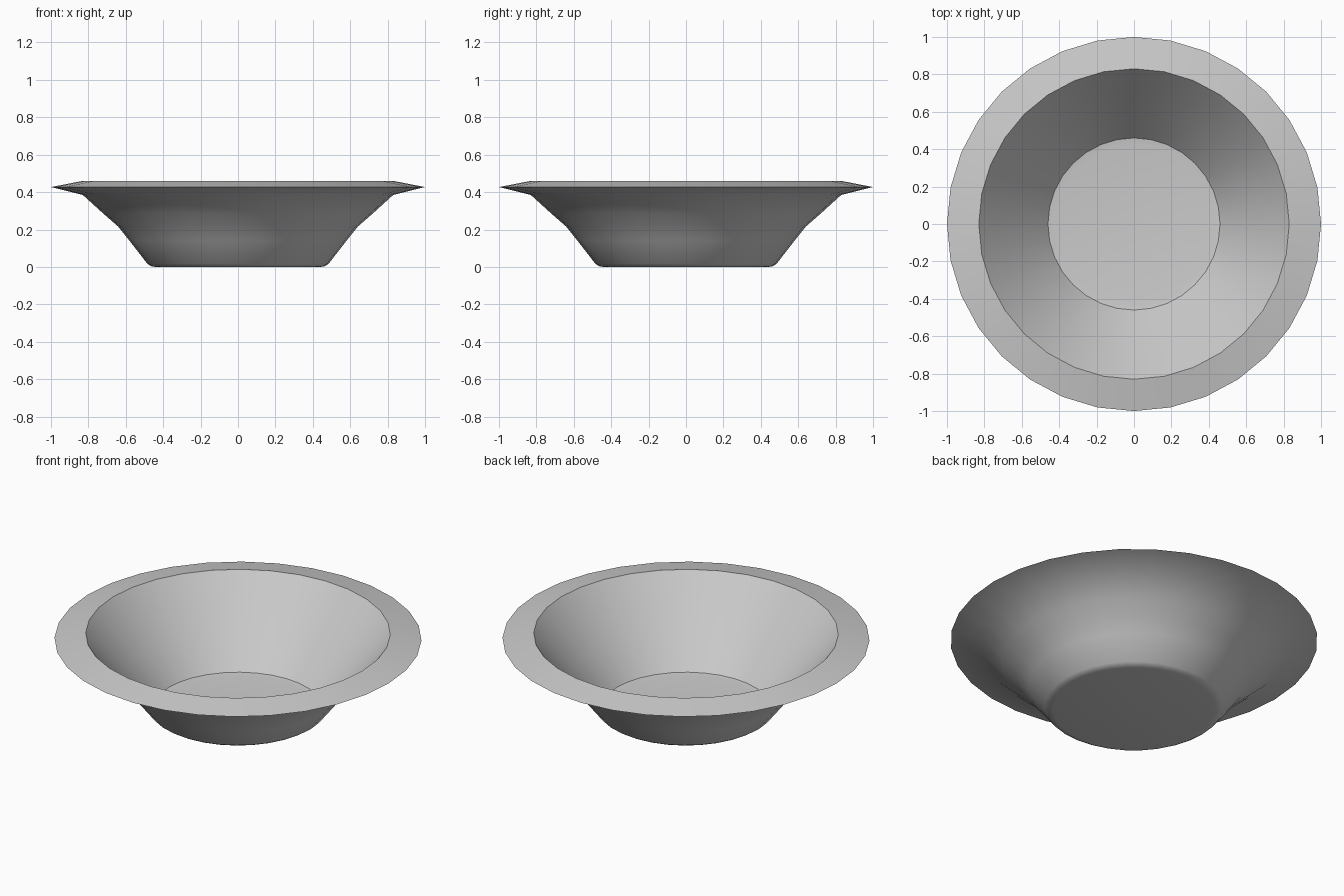
import bpy, bmesh, math
from mathutils import Vector

if "Cube" in bpy.data.objects:
    bpy.data.objects.remove(bpy.data.objects["Cube"], do_unlink=True)

SEGMENTS = 32


def make_material(name, color):
    mat = bpy.data.materials.new(name)
    mat.use_nodes = True
    mat.diffuse_color = color
    mat.node_tree.nodes["Principled BSDF"].inputs["Base Color"].default_value = color
    return mat


def lathe(name, profile, material, smooth_angle):
    """Revolve an (r, z) profile around the z axis."""
    bm = bmesh.new()
    verts = [bm.verts.new((r, 0, z)) for r, z in profile]
    edges = [bm.edges.new(pair) for pair in zip(verts, verts[1:])]
    bmesh.ops.spin(bm, geom=verts + edges, cent=Vector(), axis=(0, 0, 1),
                   angle=math.tau, steps=SEGMENTS)
    bmesh.ops.remove_doubles(bm, verts=bm.verts, dist=0.0005)
    bmesh.ops.recalc_face_normals(bm, faces=bm.faces)
    mesh = bpy.data.meshes.new(name)
    bm.to_mesh(mesh)
    bm.free()
    mesh.materials.append(material)
    obj = bpy.data.objects.new(name, mesh)
    bpy.context.collection.objects.link(obj)
    bpy.ops.object.select_all(action="DESELECT")
    obj.select_set(True)
    bpy.context.view_layer.objects.active = obj
    bpy.ops.object.shade_smooth_by_angle(angle=math.radians(smooth_angle))
    return obj


glaze = make_material("light grey glaze", (0.6, 0.6, 0.6, 1))

# Underside, outer wall, sloping rim, inner wall and floor in one closed profile
outside = [(0, 0), (0.44, 0), (0.465, 0.004), (0.484, 0.016), (0.58, 0.14),
           (0.64, 0.215), (0.72, 0.285), (0.83, 0.385)]
rim = [(1, 0.427), (0.83, 0.46)]
inside = [(0.705, 0.307), (0.622, 0.207), (0.46, 0.014), (0.43, 0.01), (0, 0.01)]
lathe("bowl", outside + rim + inside, glaze, 35)
